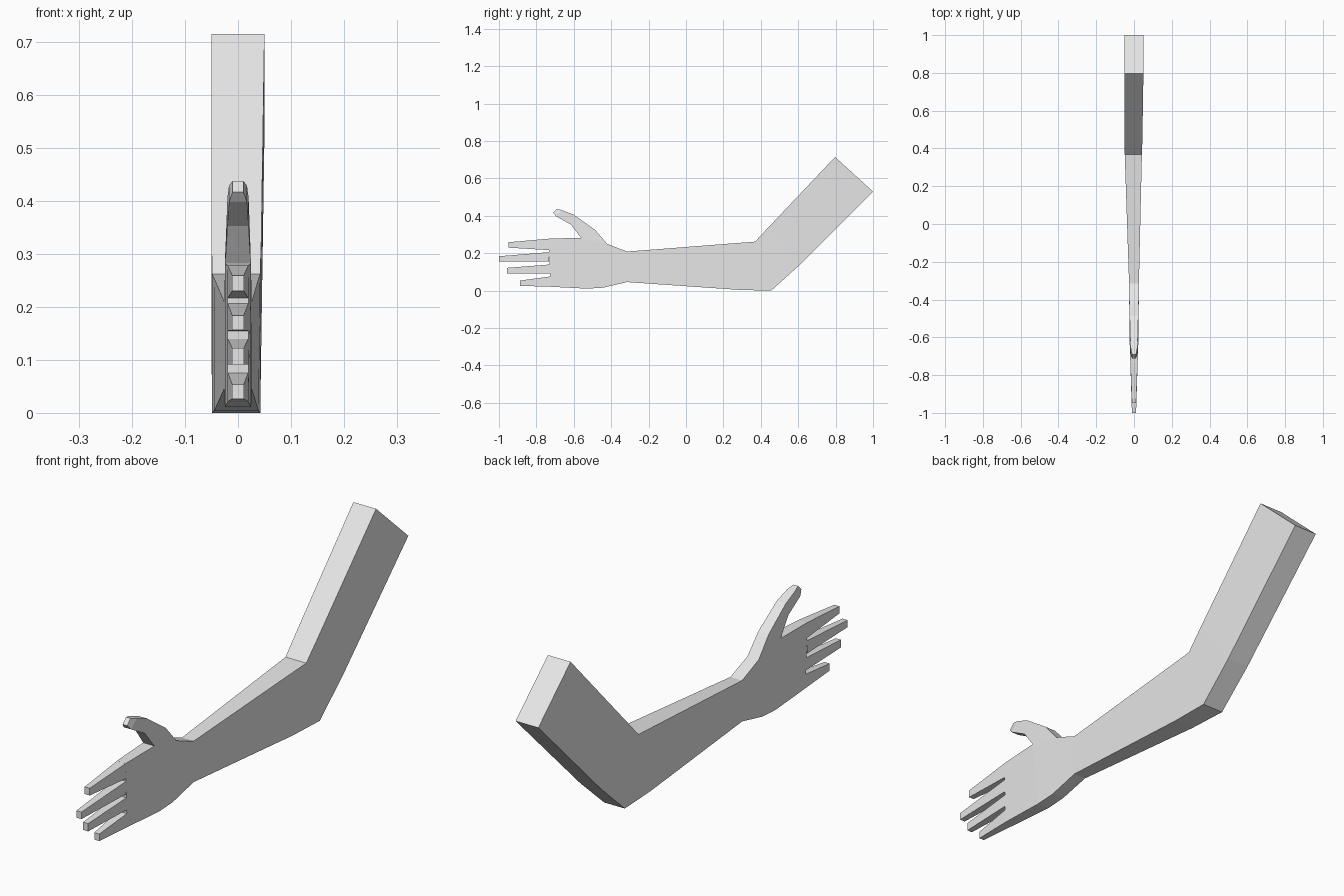
import bpy
import bmesh

cube = bpy.data.objects.get("Cube")
if cube:
    bpy.data.objects.remove(cube, do_unlink=True)

grey = bpy.data.materials.new("plain_grey")
grey.use_nodes = True
grey.diffuse_color = (0.8, 0.8, 0.8, 1)
grey.node_tree.nodes["Principled BSDF"].inputs["Base Color"].default_value = (0.8, 0.8, 0.8, 1)


def limb(name, sections, cap_start=False, cap_end=False):
    """Loft four-sided sections: (upper y, upper z, lower y, lower z, min x, max x)."""
    bm = bmesh.new()
    rings = []
    for yu, zu, yl, zl, x0, x1 in sections:
        corners = [(x0, yu, zu), (x1, yu, zu), (x1, yl, zl), (x0, yl, zl)]
        rings.append([bm.verts.new(c) for c in corners])
    for a, b in zip(rings, rings[1:]):
        for i in range(4):
            j = (i + 1) % 4
            bm.faces.new((a[i], a[j], b[j], b[i]))
    if cap_start:
        bm.faces.new(rings[0])
    if cap_end:
        bm.faces.new(rings[-1][::-1])
    bmesh.ops.recalc_face_normals(bm, faces=bm.faces)
    mesh = bpy.data.meshes.new(name)
    bm.to_mesh(mesh)
    bm.free()
    mesh.materials.append(grey)
    obj = bpy.data.objects.new(name, mesh)
    bpy.context.collection.objects.link(obj)
    return obj


def even(yu, zu, yl, zl, w):
    """Section centred on x = 0 with half width w."""
    return (yu, zu, yl, zl, -w, w)


# Shared joints keep neighbouring parts flush
elbow = (0.369, 0.262, 0.455, 0.0, -0.049, 0.042)
wrist = even(-0.316, 0.209, -0.316, 0.046, 0.026)

# Upper arm, bent at the elbow
limb("upper_arm", [
    even(0.797, 0.715, 1.0, 0.53, 0.05),
    (0.43, 0.327, 0.604, 0.134, -0.05, 0.044),
    elbow,
], cap_start=True)

# Forearm, narrowing to the wrist
limb("forearm", [
    elbow,
    (0.25, 0.253, 0.289, 0.004, -0.045, 0.039),
    wrist,
])

# Palm, closed at the knuckles to form the webbing
limb("palm", [
    wrist,
    even(-0.422, 0.251, -0.444, 0.016, 0.025),
    even(-0.561, 0.283, -0.53, 0.011, 0.025),
    even(-0.735, 0.278, -0.725, 0.021, 0.0195),
], cap_end=True)

# Thumb, curving forward from the top of the palm
limb("thumb", [
    even(-0.422, 0.251, -0.561, 0.283, 0.025),
    even(-0.487, 0.326, -0.575, 0.301, 0.023),
    even(-0.60, 0.406, -0.615, 0.353, 0.020),
    even(-0.66, 0.429, -0.695, 0.398, 0.017),
    even(-0.69, 0.438, -0.711, 0.417, 0.010),
], cap_end=True)

# Fingers: root y, root top, root bottom, tip y, tip top, tip bottom
fingers = {
    "index_finger": (-0.732, 0.278, 0.217, -0.948, 0.259, 0.230),
    "middle_finger": (-0.732, 0.206, 0.155, -1.0, 0.184, 0.156),
    "ring_finger": (-0.728, 0.140, 0.091, -0.958, 0.122, 0.091),
    "little_finger": (-0.724, 0.076, 0.021, -0.888, 0.054, 0.026),
}
for name, (ry, rt, rb, ty, tt, tb) in fingers.items():
    limb(name, [
        even(ry, rt, ry, rb, 0.0195),
        even(ty, tt, ty, tb, 0.011),
    ], cap_end=True)
